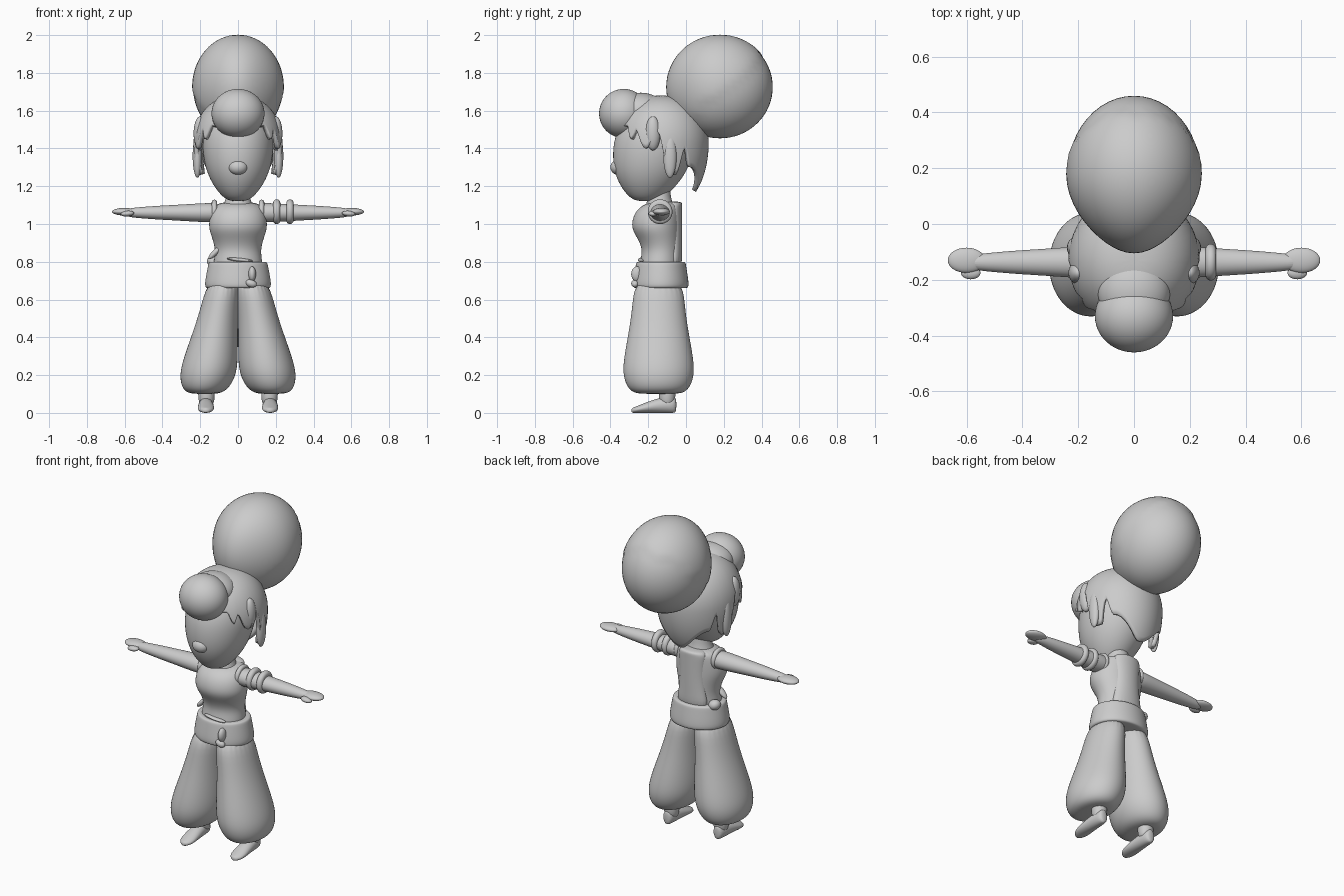
import bpy, bmesh, math
from mathutils import Matrix, Vector

old_cube = bpy.data.objects.get("Cube")
if old_cube:
    bpy.data.objects.remove(old_cube, do_unlink=True)

COLOUR = (0.6, 0.6, 0.6, 1)
clay = bpy.data.materials.new("clay grey")
clay.use_nodes = True
clay.diffuse_color = COLOUR
clay.node_tree.nodes["Principled BSDF"].inputs["Base Color"].default_value = COLOUR


def finish(name, bm):
    """Turn a bmesh into a smooth, coloured object."""
    bmesh.ops.recalc_face_normals(bm, faces=bm.faces)
    for face in bm.faces:
        face.smooth = True
    mesh = bpy.data.meshes.new(name)
    bm.to_mesh(mesh)
    bm.free()
    mesh.materials.append(clay)
    obj = bpy.data.objects.new(name, mesh)
    bpy.context.collection.objects.link(obj)
    return obj


def loft(name, profile, rule, axis="z", side=1, sides=24):
    """Skin ellipses along an axis; the rule turns each (position, radius)
    into (centre a, centre b, radius a, radius b) across that axis."""
    bm = bmesh.new()
    loops = []
    for position, radius in profile:
        centre_a, centre_b, radius_a, radius_b = rule(position, radius)
        loop = []
        for i in range(sides):
            angle = math.tau * i / sides
            a = centre_a + radius_a * math.cos(angle)
            b = centre_b + radius_b * math.sin(angle)
            point = {"x": (position, a, b), "y": (a, position, b), "z": (a, b, position)}[axis]
            loop.append(bm.verts.new((point[0] * side, *point[1:])))
        loops.append(loop)
    for low, high in zip(loops, loops[1:]):
        for i in range(sides):
            bm.faces.new((low[i - 1], low[i], high[i], high[i - 1]))
    bm.faces.new(loops[0])
    bm.faces.new(loops[-1])
    modifier = finish(name, bm).modifiers.new("smooth_form", "SUBSURF")
    modifier.levels = modifier.render_levels = 2


def ball(name, centre, radii, tilt=0, reshape=None):
    """Ellipsoid, optionally reshaped point by point and tilted about y."""
    bm = bmesh.new()
    bmesh.ops.create_uvsphere(bm, u_segments=48, v_segments=32, radius=1)
    for vert in bm.verts:
        if reshape:
            vert.co = reshape(vert.co.copy())
        vert.co = Vector(a * r for a, r in zip(vert.co, radii))
    matrix = Matrix.Translation(centre) @ Matrix.Rotation(tilt, 4, "Y")
    bmesh.ops.transform(bm, matrix=matrix, verts=bm.verts)
    finish(name, bm)


def arm_ring(name, x, width, radius, side):
    """Rounded band around the arm."""
    steps = [math.pi * i / 6 for i in range(7)]
    profile = [(x - width * math.cos(t), radius + width * (math.sin(t) - 1)) for t in steps]
    loft(name, profile, lambda x, r: (-.137, 1.065, r, r), "x", side)


# Head, nose and neck
loft("head", [(1.12, .04), (1.14, .08), (1.2, .13), (1.28, .17), (1.38, .19),
              (1.48, .19), (1.58, .15), (1.63, .06)],
     lambda z, r: (0, -.2 + .15 * (z - 1.2), r, r * 1.15))
ball("nose", (0, -.36, 1.3), (.05, .04, .04))
loft("neck", [(1.04, .09), (1.1, .08), (1.14, .06), (1.25, .06)],
     lambda z, r: (0, -.14, r, r * .95))

# Hair cap with a wavy hem, given as (degrees from front, height)
HEM = [(0, 1.52), (40, 1.52), (50, 1.45), (55, 1.5), (70, 1.4), (85, 1.49),
       (100, 1.26), (110, 1.26), (120, 1.4), (130, 1.3), (180, 1.17)]


def hem_height(degrees):
    for (start, first), (end, last) in zip(HEM, HEM[1:]):
        if degrees <= end:
            t = (degrees - start) / (end - start)
            return first + (last - first) * (1 - math.cos(math.pi * t)) / 2


def hair_cap(columns=144, rows=24):
    bm = bmesh.new()
    middle, above, below, crown = 1.43, .25, .36, .04
    grid = []
    for i in range(columns):
        turn = math.tau * i / columns
        drop = hem_height(math.degrees(math.acos(math.cos(turn)))) - middle
        limit = math.acos(drop / (above if drop > 0 else below))
        column = []
        for j in range(rows + 1):
            fall = crown + (limit - crown) * j / rows
            radius = math.sin(fall) ** .85
            height = math.cos(fall)
            height *= above if height > 0 else below
            column.append(bm.verts.new((.235 * radius * math.sin(turn),
                                        -.13 - .25 * radius * math.cos(turn),
                                        middle + height)))
        grid.append(column)
    for i in range(columns):
        left, right = grid[i - 1], grid[i]
        for j in range(rows):
            bm.faces.new((left[j], left[j + 1], right[j + 1], right[j]))
    bm.faces.new([column[0] for column in grid])
    thickness = finish("hair_cap", bm).modifiers.new("hair_thickness", "SOLIDIFY")
    thickness.thickness = .025
    thickness.offset = -1


hair_cap()


# Large rear bun, narrower in front, with a slight overlapping layer
def bun_shape(point):
    point.x *= 1 - .22 * max(0, -point.y) ** 2
    edge = point.z - .9 * point.y + .1 + .06 * math.sin(7 * point.x + 5 * point.y)
    return point * (1 if edge > 0 else .98)


ball("rear_bun", (0, .18, 1.725), (.243, .285, .277), reshape=bun_shape)
ball("front_bun", (0, -.33, 1.585), (.14, .13, .13))
ball("bun_root", (0, -.24, 1.6), (.13, .13, .095))

# Torso, with a raised panel on the back of the shirt
loft("torso", [(.74, .13), (.8, .13), (.86, .12), (.92, .135), (.97, .155),
               (1.02, .155), (1.08, .14), (1.12, .1)],
     lambda z, r: (0, -.03 - .83 * r, r, .83 * r))
loft("shirt_back", [(.76, .11), (.85, .09), (.95, .08), (1.05, .085), (1.1, .09), (1.12, .07)],
     lambda z, r: (0, -.065, r, .045))

# Sash, its knot and the small tucked-in items
loft("sash", [(.66, .15), (.66, .175), (.69, .178), (.78, .16), (.8, .157), (.8, .13)],
     lambda z, r: (0, -.133, r, r * .84))
ball("sash_knot", (.075, -.26, .735), (.02, .03, .04))
ball("sash_knot_tail", (.07, -.27, .685), (.03, .02, .02), tilt=.3)
ball("shirt_fold", (.01, -.235, .81), (.07, .02, .01), tilt=.1)
ball("tucked_handle", (-.12, -.17, .85), (.015, .02, .05), tilt=.8)
ball("tucked_pouch", (-.13, -.09, .8), (.035, .035, .03), tilt=.4)

for label, side in (("left", 1), ("right", -1)):
    # Hair locks beside the face
    ball(label + "_front_lock", (.2 * side, -.175, 1.48), (.035, .04, .09))
    ball(label + "_side_lock", (.215 * side, -.085, 1.36), (.025, .035, .115))

    # Arm, hand, thumb and the shirt edge round the armhole
    loft(label + "_arm", [(.09, .05), (.15, .053), (.32, .042), (.42, .037), (.54, .028), (.6, .02)],
         lambda x, r: (-.137, 1.06, r * 1.15, r), "x", side)
    ball(label + "_hand", (.6 * side, -.13, 1.065), (.067, .045, .02))
    ball(label + "_thumb", (.585 * side, -.175, 1.055), (.035, .023, .015), tilt=.1 * side)
    arm_ring(label + "_armhole", .125, .015, .065, side)

    # Billowing trouser leg, leaning outward toward the hem
    loft(label + "_trouser_leg", [(.1, .06), (.11, .1), (.14, .13), (.2, .15), (.28, .148),
                                  (.45, .115), (.57, .1), (.72, .085)],
         lambda z, r: (.195 - .175 * z, -.145, r, r + .04), side=side)

    # Ankle and foot, with the sole on the ground
    loft(label + "_ankle", [(.03, .035), (.08, .045), (.15, .045)],
         lambda z, r: (.167, -.1, r, r), side=side)

    def foot_section(y, r):
        height = min(.042, .012 + .2 * (y + .29))
        return .17, height, r, height

    loft(label + "_foot", [(-.29, .01), (-.27, .036), (-.23, .046), (-.15, .04), (-.07, .035), (-.05, .02)],
         foot_section, "y", side)

# Arm bands on the left upper arm
for label, x in (("inner", .205), ("outer", .275)):
    arm_ring(label + "_arm_band", x, .02, .067, 1)
